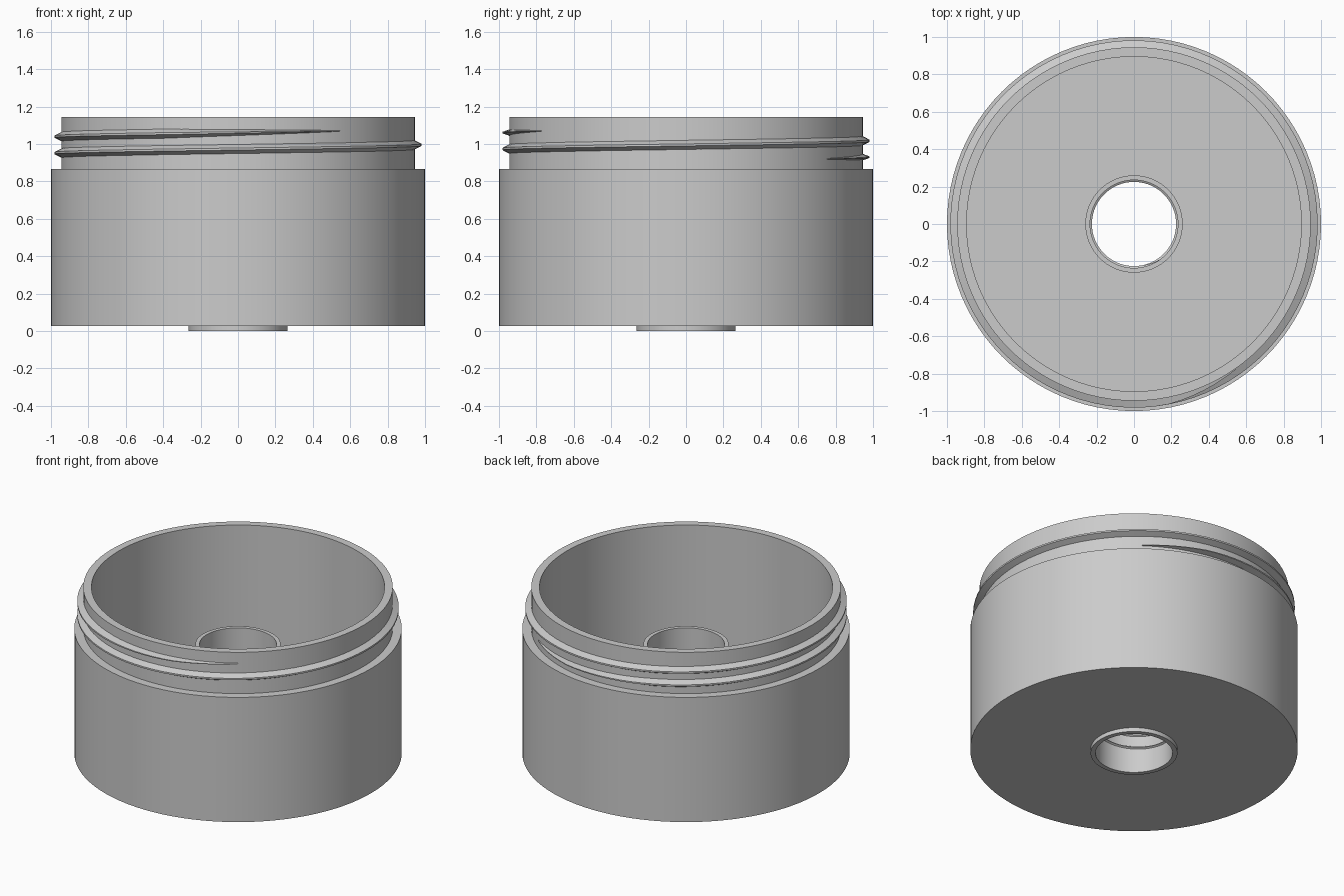
import bpy, bmesh, math

cube = bpy.data.objects.get("Cube")
if cube:
    bpy.data.objects.remove(cube, do_unlink=True)

grey = bpy.data.materials.new("plain_grey")
grey.use_nodes = True
GREY = (0.6, 0.6, 0.6, 1)
grey.diffuse_color = GREY
grey.node_tree.nodes["Principled BSDF"].inputs["Base Color"].default_value = GREY


def finish(name, bm):
    """Turn a bmesh into a smooth-shaded grey object with sharp edges kept."""
    bmesh.ops.recalc_face_normals(bm, faces=bm.faces)
    mesh = bpy.data.meshes.new(name)
    bm.to_mesh(mesh)
    bm.free()
    mesh.materials.append(grey)
    obj = bpy.data.objects.new(name, mesh)
    bpy.context.collection.objects.link(obj)
    bpy.ops.object.select_all(action='DESELECT')
    obj.select_set(True)
    bpy.context.view_layer.objects.active = obj
    bpy.ops.object.shade_smooth_by_angle(angle=math.radians(30))
    return obj


def lathe(name, profile, sides=96):
    """Spin a closed (radius, height) profile around the z axis."""
    bm = bmesh.new()
    rings = []
    for i in range(sides):
        a = math.tau * i / sides
        rings.append([bm.verts.new((r * math.cos(a), r * math.sin(a), z))
                      for r, z in profile])
    n = len(profile)
    for i in range(sides):
        r0, r1 = rings[i], rings[(i + 1) % sides]
        for j in range(n):
            k = (j + 1) % n
            bm.faces.new((r0[j], r1[j], r1[k], r0[k]))
    return finish(name, bm)


def thread(name, wall, tip, half, start, end, z0, pitch, step=4):
    """Helical ridge on a wall radius, tapering to nothing at both ends."""
    bm = bmesh.new()
    sections = []
    count = round((end - start) / step)
    depth = tip - wall
    for i in range(count + 1):
        turn = (end - start) * i / count
        a = math.radians(start + turn)
        z = z0 + pitch * turn / 360
        d = min(turn, end - start - turn)
        r = wall + depth * min(1, 0.12 + d / 28)
        h = half * min(1, 0.15 + d / 70)
        sunk = wall - math.copysign(0.005, depth)
        section = [(sunk, z - h), (r, z - h * 0.2), (r, z + h * 0.2), (sunk, z + h)]
        sections.append([bm.verts.new((q * math.cos(a), q * math.sin(a), s))
                         for q, s in section])
    for s0, s1 in zip(sections, sections[1:]):
        for j in range(4):
            k = (j + 1) % 4
            bm.faces.new((s0[j], s1[j], s1[k], s0[k]))
    bm.faces.new(sections[0])
    bm.faces.new(sections[-1])
    return finish(name, bm)


# Cup with stepped neck, floor, and hollow central tube poking out below
lathe("container_body", [
    (0.235, 0.0), (0.265, 0.0), (0.265, 0.027), (1.0, 0.027),
    (1.0, 0.867), (0.945, 0.867), (0.945, 1.145), (0.895, 1.145),
    (0.895, 0.08), (0.26, 0.08), (0.26, 0.76), (0.235, 0.76),
])

# Screw thread around the neck
thread("neck_thread", 0.945, 0.982, 0.027, 53, 665, 0.92, 0.088)

# Fine thread inside the central tube
thread("tube_thread", 0.235, 0.225, 0.012, 53, 665, 0.13, 0.088, step=6)
